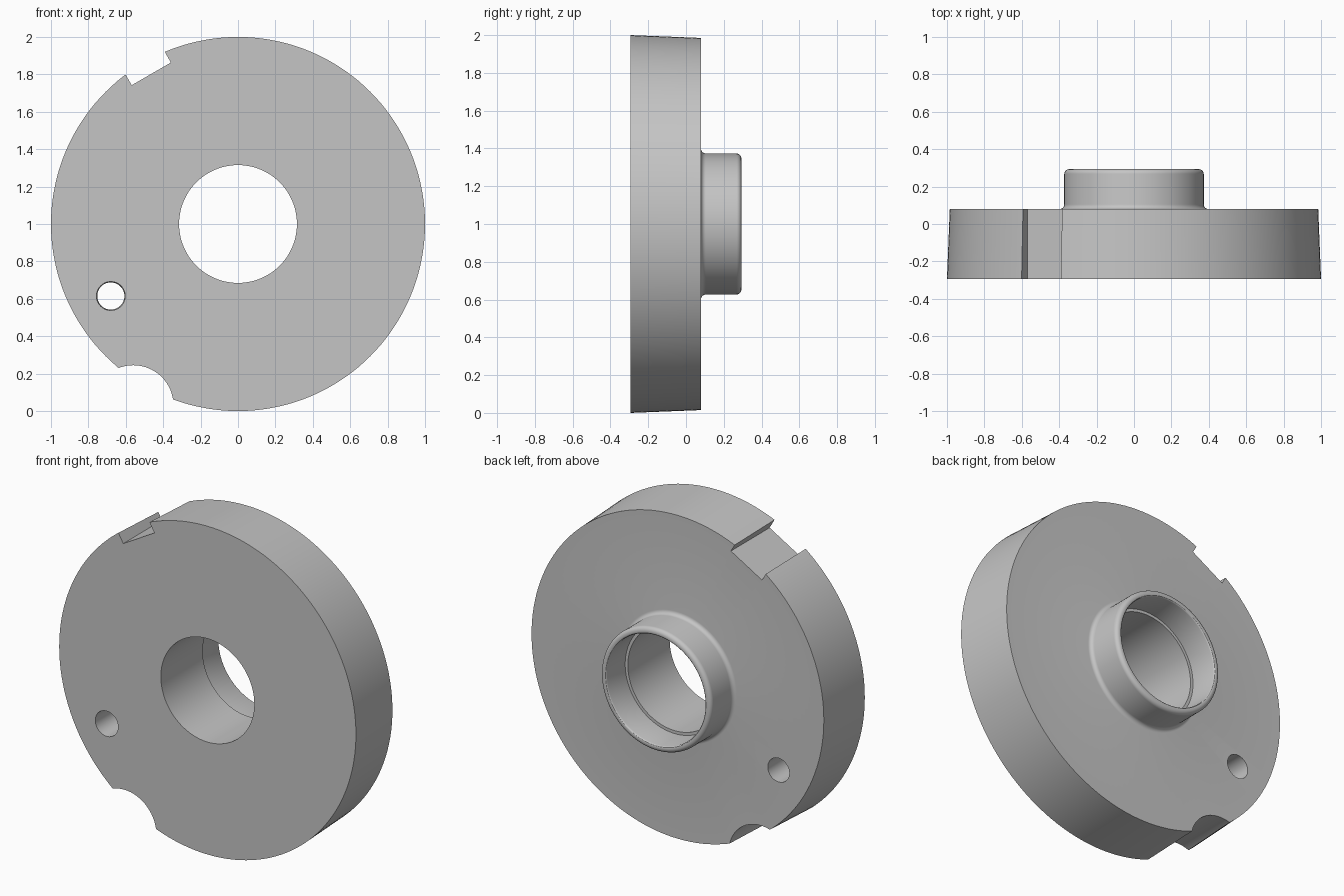
import bpy, bmesh
from math import sin, cos, pi, radians
from mathutils import Matrix, Vector

cube = bpy.data.objects.get("Cube")
if cube:
    bpy.data.objects.remove(cube)

FRONT, BACK, HUB_END = -0.293, 0.08, 0.293
CENTRE = Vector((0, 0, 1))

grey = bpy.data.materials.new("plain grey")
grey.use_nodes = True
grey.diffuse_color = (0.56, 0.56, 0.56, 1)
grey.node_tree.nodes["Principled BSDF"].inputs["Base Color"].default_value = grey.diffuse_color


def make_object(name, bm):
    bmesh.ops.recalc_face_normals(bm, faces=bm.faces)
    mesh = bpy.data.meshes.new(name)
    bm.to_mesh(mesh)
    bm.free()
    mesh.materials.append(grey)
    obj = bpy.data.objects.new(name, mesh)
    bpy.context.collection.objects.link(obj)
    return obj


def arc(r, y, radius, start, end, steps=6):
    angles = [radians(start + (end - start) * i / steps) for i in range(steps + 1)]
    return [(r + radius * cos(a), y + radius * sin(a)) for a in angles]


def lathe(name, profile, segments=144):
    """Closed (radius, y) profile turned around the y axis."""
    bm = bmesh.new()
    rings = []
    for i in range(segments):
        a = 2 * pi * i / segments
        rings.append([bm.verts.new(CENTRE + Vector((r * cos(a), y, r * sin(a)))) for r, y in profile])
    for i, ring in enumerate(rings):
        after = rings[(i + 1) % segments]
        for j in range(len(ring)):
            k = (j + 1) % len(ring)
            bm.faces.new((ring[j], after[j], after[k], ring[k]))
    return make_object(name, bm)


def cylinder_cutter(name, x, z, front_radius, back_radius):
    bm = bmesh.new()
    bmesh.ops.create_cone(
        bm, cap_ends=True, segments=64, radius1=back_radius, radius2=front_radius, depth=0.6,
        matrix=Matrix.Translation((x, 0, z)) @ Matrix.Rotation(radians(90), 4, "X"))
    return make_object(name, bm)


def slot_cutter(name, angle, floor, width):
    bm = bmesh.new()
    place = (Matrix.Translation(CENTRE) @ Matrix.Rotation(radians(-angle), 4, "Y")
             @ Matrix.Translation((floor + 0.2, 0, 0)) @ Matrix.Diagonal((0.4, 1, width, 1)))
    bmesh.ops.create_cube(bm, size=1, matrix=place)
    return make_object(name, bm)


# Tapered disc with a filleted hub and a stepped bore
profile = [(0.315, FRONT), (1.0, FRONT), (0.985, BACK)]
profile += arc(0.398, BACK + 0.025, 0.025, 270, 180)
profile += arc(0.348, HUB_END - 0.025, 0.025, 0, 90)
profile += arc(0.343, HUB_END - 0.01, 0.01, 90, 180, 3)
profile += [(0.333, 0.11), (0.315, 0.11)]
disc = lathe("hubbed_disc", profile)

# Pin hole, round rim notch and square rim slot
notch = radians(-120)
cutters = [
    cylinder_cutter("pin_hole_cutter", -0.68, 0.615, 0.077, 0.07),
    cylinder_cutter("round_notch_cutter", 1.12 * cos(notch), 1 + 1.12 * sin(notch), 0.215, 0.215),
    slot_cutter("rim_slot_cutter", 120, 0.927, 0.242),
]
bpy.context.view_layer.objects.active = disc
for cutter in cutters:
    cut = disc.modifiers.new(cutter.name, "BOOLEAN")
    cut.operation = "DIFFERENCE"
    cut.solver = "EXACT"
    cut.object = cutter
    bpy.ops.object.modifier_apply(modifier=cut.name)
    bpy.data.objects.remove(cutter)

bpy.ops.object.select_all(action="DESELECT")
disc.select_set(True)
bpy.ops.object.shade_smooth_by_angle(angle=radians(30))
